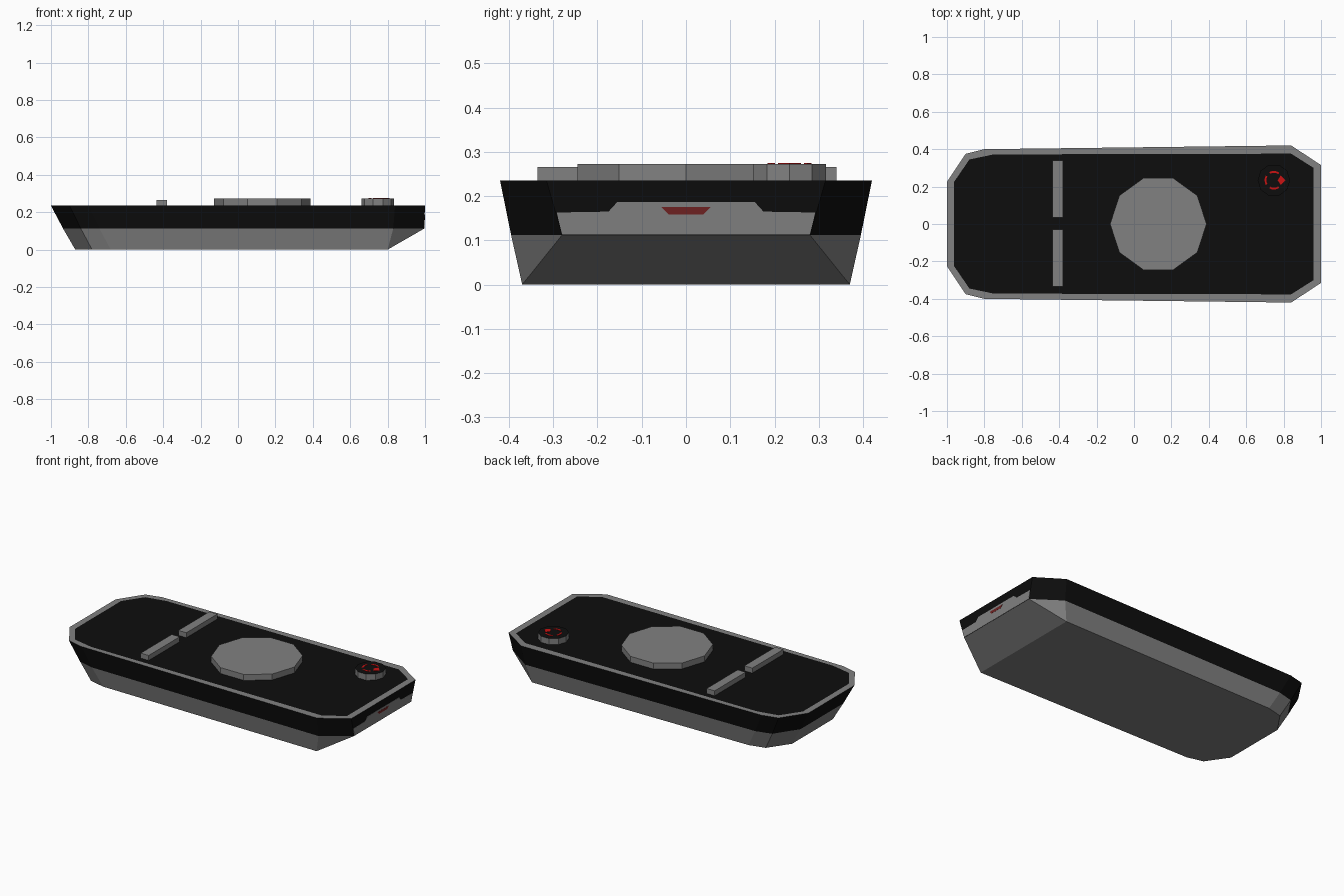
import bpy, bmesh, math

if "Cube" in bpy.data.objects:
    bpy.data.objects.remove(bpy.data.objects["Cube"])


def mat(name, rgb):
    m = bpy.data.materials.new(name)
    m.diffuse_color = (*rgb, 1)
    m.use_nodes = True
    m.node_tree.nodes["Principled BSDF"].inputs["Base Color"].default_value = m.diffuse_color
    return m


GREY = mat("grey plastic", (0.22, 0.22, 0.22))
BLACK = mat("black plastic", (0.004, 0.004, 0.004))
RED = mat("bright red", (0.6, 0.006, 0.006))
DARK_RED = mat("dark red", (0.16, 0.016, 0.016))


def finish(bm, name, mats):
    bmesh.ops.remove_doubles(bm, verts=bm.verts, dist=1e-5)
    bmesh.ops.recalc_face_normals(bm, faces=bm.faces)
    me = bpy.data.meshes.new(name)
    bm.to_mesh(me)
    bm.free()
    for m in mats:
        me.materials.append(m)
    ob = bpy.data.objects.new(name, me)
    bpy.context.collection.objects.link(ob)
    return ob


def loft(name, rings, band_mats, mats):
    """Skin closed rings of 3D points; cap both ends."""
    bm = bmesh.new()
    loops = [[bm.verts.new(p) for p in r] for r in rings]
    n = len(loops[0])
    bm.faces.new(loops[0][::-1]).material_index = band_mats[0]
    for a, b, mi in zip(loops, loops[1:], band_mats[1:]):
        for i in range(n):
            j = (i + 1) % n
            bm.faces.new((a[i], a[j], b[j], b[i])).material_index = mi
    bm.faces.new(loops[-1]).material_index = band_mats[-1]
    return finish(bm, name, mats)


def mirrored(half, z):
    return [(x, y, z) for x, y in half] + [(x, -y, z) for x, y in reversed(half)]


def circle(cx, cy, r, z, n):
    return [(cx + r * math.cos(math.tau * i / n), cy + r * math.sin(math.tau * i / n), z)
            for i in range(n)]


def prism(name, outline, z0, z1, mats, top=0):
    loft(name, [[(x, y, z0) for x, y in outline], [(x, y, z1) for x, y in outline]],
         [0, 0, top], mats)


# Body: half outlines from the right end to the left end
Z = 0.235
bottom = [(0.8, 0.37), (0.8, 0.37), (-0.68, 0.355), (-0.78, 0.33), (-0.87, 0.2)]
middle = [(0.995, 0.28), (0.83, 0.395), (-0.74, 0.378), (-0.84, 0.352), (-0.935, 0.21)]
rim = [(1, 0.315), (0.84, 0.42), (-0.8, 0.4), (-0.9, 0.375), (-1, 0.225)]
deck = [(0.96, 0.3), (0.84, 0.376), (-0.75, 0.372), (-0.88, 0.345), (-0.962, 0.225)]
loft("body", [mirrored(bottom, 0), mirrored(middle, 0.112), mirrored(rim, Z), mirrored(deck, Z)],
     [0, 0, 1, 0, 1], [GREY, BLACK])

# Central disc
prism("central_disc", [p[:2] for p in circle(0.13, 0, 0.258, 0, 10)], Z, 0.272, [GREY])

# Two narrow bars across the left part
for side, y0, y1 in (("back", 0.035, 0.34), ("front", -0.335, -0.03)):
    prism(side + "_bar", [(-0.435, y0), (-0.38, y0), (-0.38, y1), (-0.435, y1)], Z, 0.266, [GREY])

# Small dial with dark top
DX, DY = 0.748, 0.234
prism("dial", [p[:2] for p in circle(DX, DY, 0.087, 0, 10)], Z, 0.273, [GREY, BLACK], top=1)

# Broken red ring and pointer on the dial
for k, (a0, a1) in enumerate(((55, 120), (150, 210), (240, 305))):
    angs = [math.radians(a0 + (a1 - a0) * i / 4) for i in range(5)]
    arc = [(DX + r * math.cos(a), DY + r * math.sin(a))
           for r, seq in ((0.05, angs), (0.04, angs[::-1])) for a in seq]
    prism(f"dial_ring_{k + 1}", arc, 0.272, 0.275, [RED])
prism("dial_pointer", [(0.768, DY), (0.785, 0.208), (0.81, DY), (0.785, 0.26)], 0.272, 0.275, [RED])


# Right end panel and its red light: thin plates following the end slope
def end_plate(name, pts, lift, m):
    outline = pts + [(-y, z) for y, z in reversed(pts)]
    x = lambda z: 0.995 + 0.005 * (z - 0.112) / (Z - 0.112)
    loft(name, [[(x(z) - 0.002, y, z) for y, z in outline],
                [(x(z) + lift, y, z) for y, z in outline]], [0, 0, 0], [m])


end_plate("end_panel", [(0.28, 0.113), (0.292, 0.163), (0.175, 0.165), (0.155, 0.187)], 0.001, GREY)
end_plate("end_light", [(0.04, 0.159), (0.055, 0.175)], 0.002, DARK_RED)
